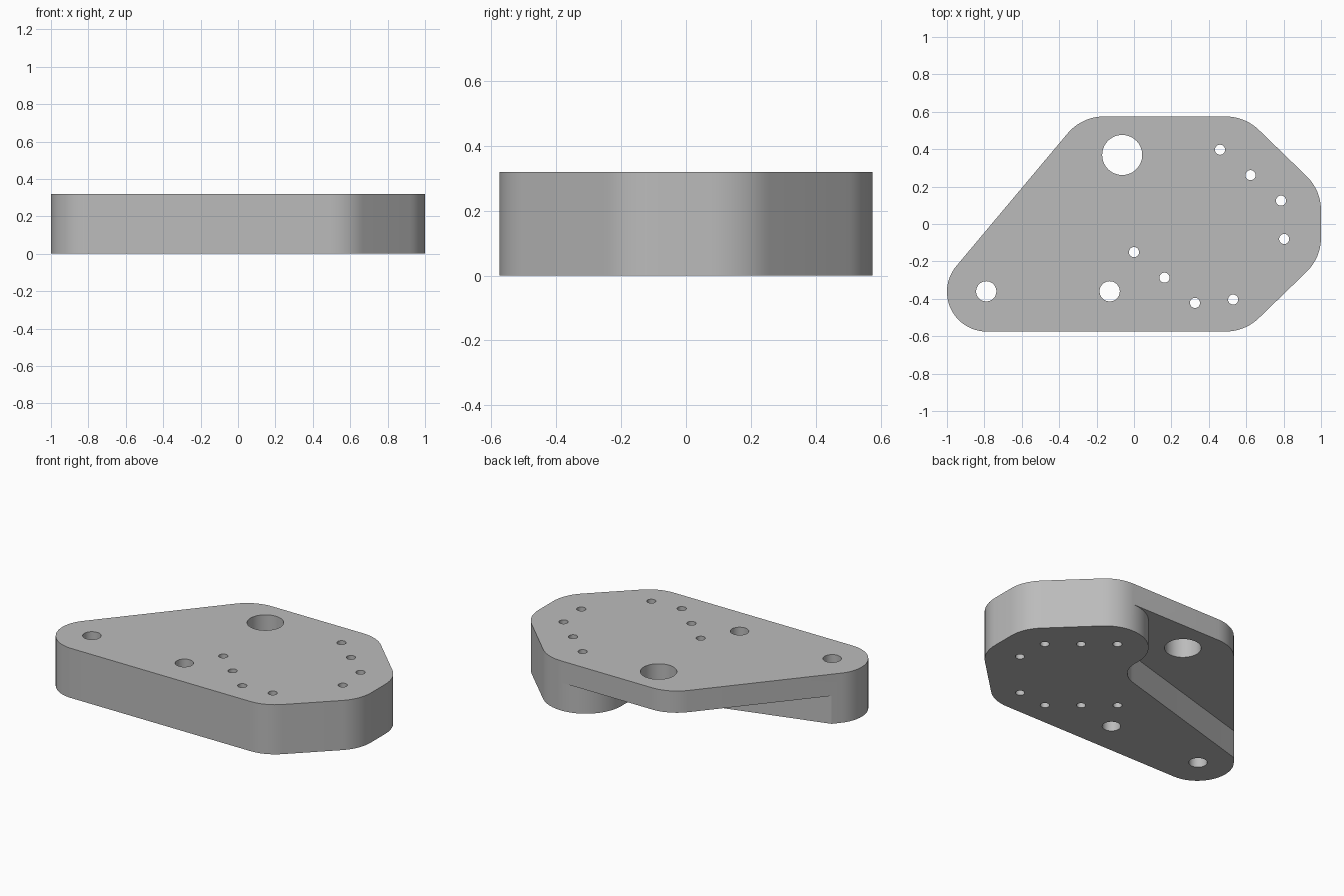
import bpy, bmesh
from math import radians, cos, sin, ceil

if "Cube" in bpy.data.objects:
    bpy.data.objects.remove(bpy.data.objects["Cube"], do_unlink=True)

HEIGHT, STEP, R = 0.32, 0.18, 0.255   # total height, pocket depth, corner radius

grey = bpy.data.materials.new("light grey")
grey.use_nodes = True
grey.diffuse_color = (0.5, 0.5, 0.5, 1)
grey.node_tree.nodes["Principled BSDF"].inputs["Base Color"].default_value = (0.5, 0.5, 0.5, 1)


def arc(cx, cy, r, a0, a1):
    """Points along an arc, angles in degrees."""
    n = max(2, ceil(abs(a1 - a0) / 5))
    angles = [radians(a0 + (a1 - a0) * i / n) for i in range(n + 1)]
    return [(cx + r * cos(a), cy + r * sin(a)) for a in angles]


def prism(name, loops, z0, z1):
    """Extrude closed outlines straight up into one object."""
    bm = bmesh.new()
    for pts in loops:
        low = [bm.verts.new((x, y, z0)) for x, y in pts]
        base = bm.faces.new(low)
        top = bmesh.ops.extrude_face_region(bm, geom=[base], use_keep_orig=True)
        verts = [v for v in top["geom"] if isinstance(v, bmesh.types.BMVert)]
        bmesh.ops.translate(bm, verts=verts, vec=(0, 0, z1 - z0))
    bmesh.ops.recalc_face_normals(bm, faces=bm.faces)
    mesh = bpy.data.meshes.new(name)
    bm.to_mesh(mesh)
    bm.free()
    mesh.materials.append(grey)
    obj = bpy.data.objects.new(name, mesh)
    bpy.context.collection.objects.link(obj)
    return obj


# Main plate with rounded corners
outline = (arc(-0.787, -0.362, 0.213, 140, 270) + arc(0.49, -0.32, R, 270, 314)
           + arc(1 - R, -0.073, R, 314, 360) + arc(1 - R, 0.073, R, 0, 46)
           + arc(0.49, 0.32, R, 46, 90) + arc(-0.16, 0.32, R, 90, 140))
plate = prism("mounting_plate", [outline], 0, HEIGHT)

# Pocket under the back left: slanted wall, inner fillet, rounded boss
pocket = ([(-1.3, -0.292)] + arc(0.056, 0.287, 0.18, 286, 364)
          + arc(0.49, 0.32, R, 184, 90)[1:] + [(0.49, 1), (-1.3, 1)])
pocket_cutter = prism("pocket_cutter", [pocket], -0.1, STEP)

# Through holes: one large bore, two bolt holes, two rows of pin holes
holes = [(-0.063, 0.369, 0.107), (-0.79, -0.36, 0.054), (-0.13, -0.36, 0.054)]
pins = [(0.46, 0.397), (0.623, 0.261), (0.786, 0.125), (0.803, -0.08),
        (0.53, -0.404), (0.326, -0.422), (0.163, -0.287), (0, -0.15)]
holes += [(x, y, 0.027) for x, y in pins]
hole_cutter = prism("hole_cutter", [arc(x, y, r, 0, 360)[:-1] for x, y, r in holes], -0.1, 0.5)

bpy.ops.object.select_all(action="DESELECT")
plate.select_set(True)
bpy.context.view_layer.objects.active = plate
for cutter in (pocket_cutter, hole_cutter):
    cutter.hide_render = True
    mod = plate.modifiers.new(cutter.name, "BOOLEAN")
    mod.operation, mod.solver, mod.object = "DIFFERENCE", "EXACT", cutter
    bpy.ops.object.modifier_apply(modifier=mod.name)
    bpy.data.objects.remove(cutter, do_unlink=True)

bpy.ops.object.shade_smooth_by_angle(angle=radians(30))
